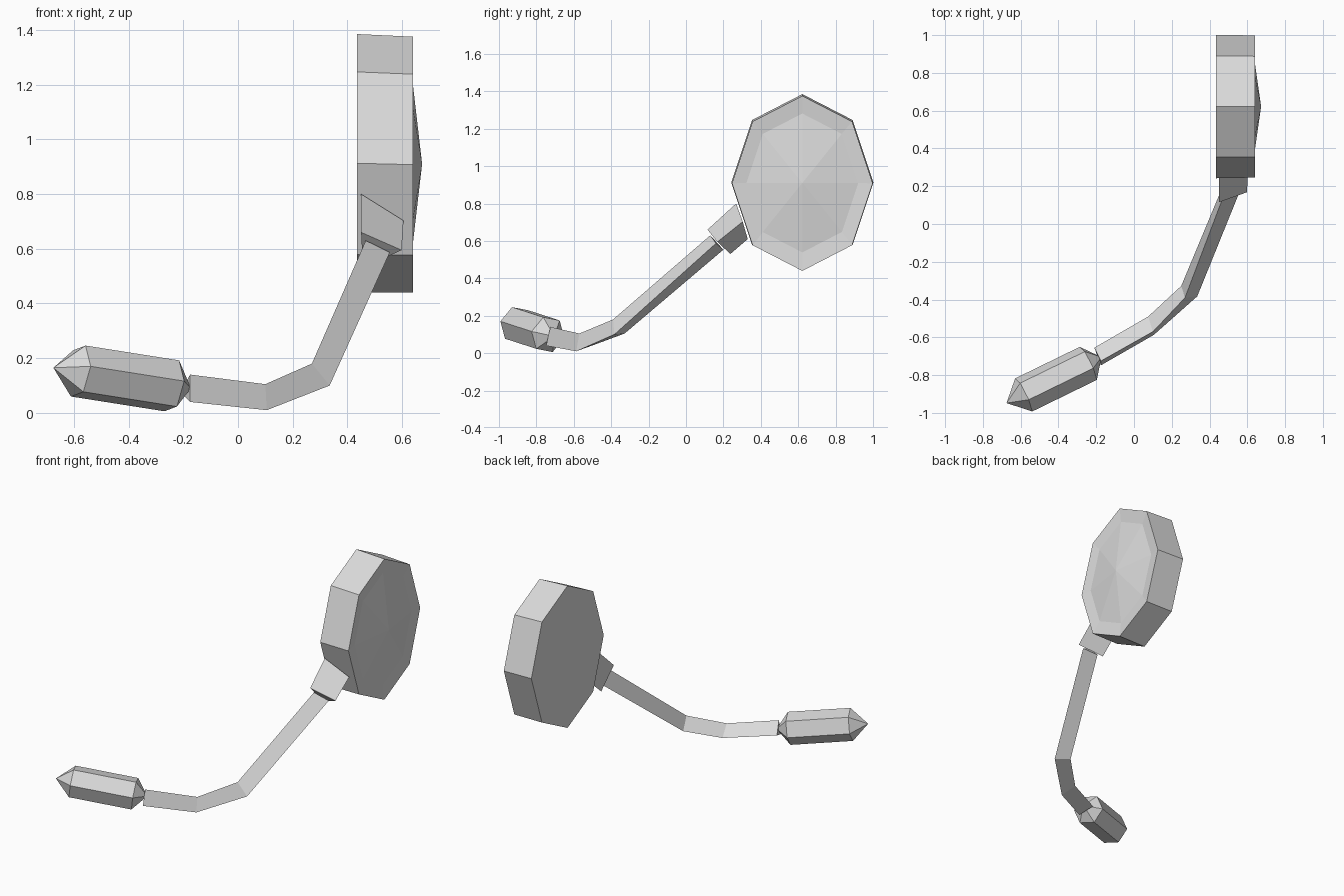
import bpy
import bmesh
from math import sin, cos, pi
from mathutils import Vector

cube = bpy.data.objects.get("Cube")
if cube:
    bpy.data.objects.remove(cube)

grey = bpy.data.materials.new("light grey plastic")
grey.use_nodes = True
colour = (0.7, 0.7, 0.7, 1)
grey.diffuse_color = colour
grey.node_tree.nodes["Principled BSDF"].inputs["Base Color"].default_value = colour


def loft(name, rings):
    """Skin a row of rings; a one-point ring makes a tip, other ends are capped."""
    bm = bmesh.new()
    loops = [[bm.verts.new(p) for p in ring] for ring in rings]
    for a, b in zip(loops, loops[1:]):
        n = max(len(a), len(b))
        for i in range(n):
            j = (i + 1) % n
            corners = [a[i % len(a)], a[j % len(a)], b[j % len(b)], b[i % len(b)]]
            bm.faces.new(list(dict.fromkeys(corners)))
    for end in (loops[0], loops[-1]):
        if len(end) > 2:
            bm.faces.new(end)
    bmesh.ops.recalc_face_normals(bm, faces=bm.faces)
    mesh = bpy.data.meshes.new(name)
    bm.to_mesh(mesh)
    bm.free()
    mesh.materials.append(grey)
    obj = bpy.data.objects.new(name, mesh)
    bpy.context.collection.objects.link(obj)
    return obj


def oval(x, scale, z=0.91):
    """Upright eight-sided ring of the ear pad."""
    return [(x, 0.622 + 0.378 * scale * cos(i * pi / 4), z + 0.47 * scale * sin(i * pi / 4))
            for i in range(8)]


# Ear pad: flat on one side, dished rim and shallow cone on the other
loft("ear_pad", [oval(0.435, 1.005, 0.9125), oval(0.64, 0.995, 0.9075),
                 oval(0.63, 0.79), [(0.673, 0.622, 0.91)]])

# Three-sided socket joining the arm to the pad
loft("arm_socket", [
    [(0.45, 0.115, 0.66), (0.598, 0.168, 0.595), (0.457, 0.237, 0.53)],
    [(0.45, 0.268, 0.80), (0.605, 0.303, 0.703), (0.457, 0.33, 0.61)],
])

# Bent three-sided arm
loft("microphone_arm", [
    [(-0.175, -0.725, 0.14), (-0.175, -0.748, 0.04), (-0.21, -0.655, 0.075)],
    [(0.10, -0.57, 0.105), (0.105, -0.587, 0.01), (0.075, -0.49, 0.045)],
    [(0.27, -0.39, 0.18), (0.335, -0.383, 0.10), (0.25, -0.328, 0.105)],
    [(0.467, 0.13, 0.63), (0.555, 0.16, 0.587), (0.47, 0.20, 0.553)],
])

# Six-sided microphone with pointed ends
outer, inner = Vector((-0.584, -0.905, 0.153)), Vector((-0.242, -0.738, 0.099))
axis = (inner - outer).normalized()
side = Vector((0.048, -0.087, 0.017))
side = (side - axis * side.dot(axis)).normalized()
up = axis.cross(side)


def hexagon(centre):
    return [centre + 0.1 * (side * cos(i * pi / 3) + up * sin(i * pi / 3)) for i in range(6)]


loft("microphone", [[(-0.675, -0.948, 0.165)], hexagon(outer),
                    hexagon(inner), [(-0.172, -0.705, 0.09)]])
